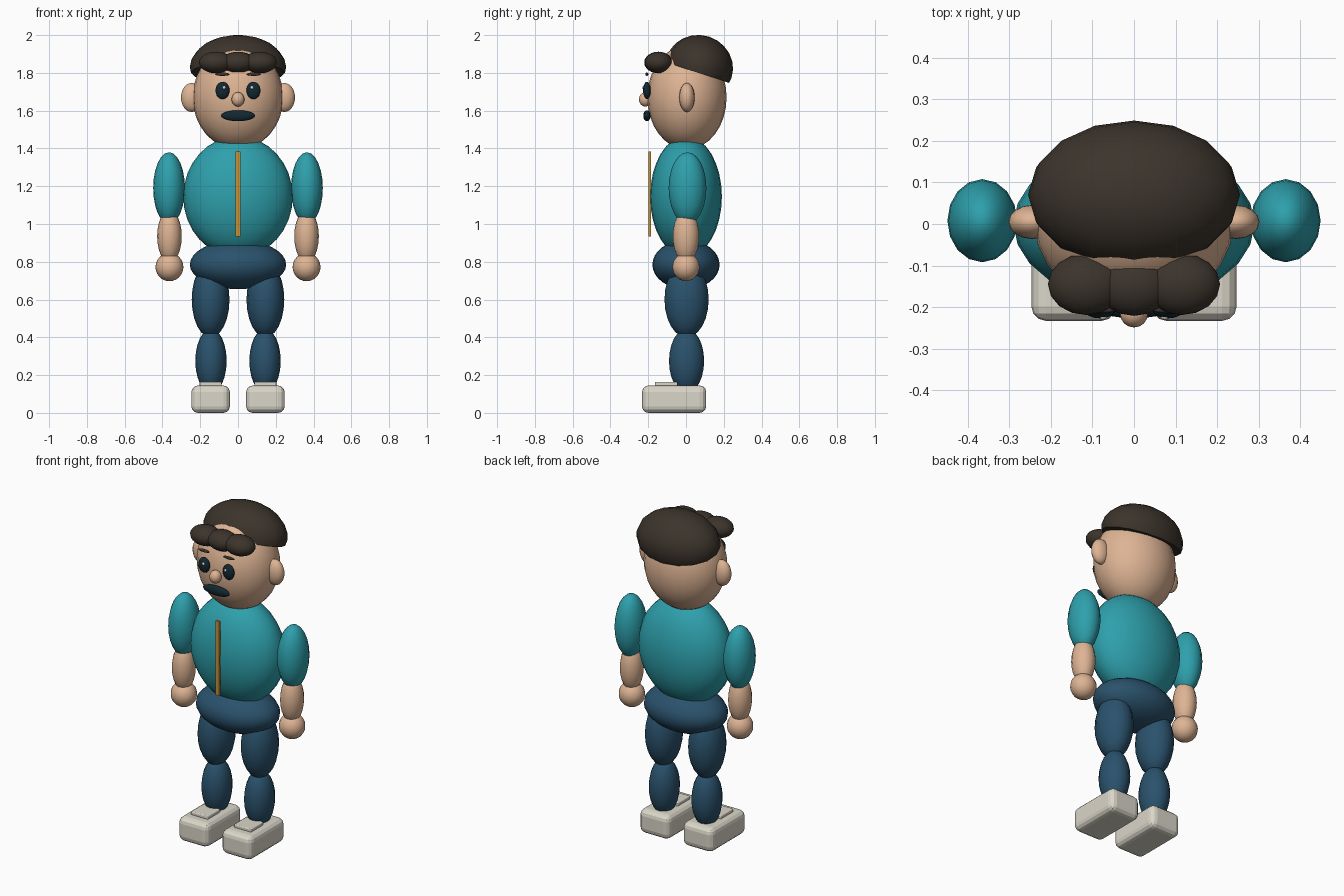
import bpy, bmesh, math
from mathutils import Matrix, Vector

if "Cube" in bpy.data.objects:
    bpy.data.objects.remove(bpy.data.objects["Cube"])


def material(name, rgb):
    m = bpy.data.materials.new(name)
    m.diffuse_color = (*rgb, 1)
    m.use_nodes = True
    m.node_tree.nodes["Principled BSDF"].inputs["Base Color"].default_value = m.diffuse_color
    return m


SKIN = material("skin", (.73, .456, .296))
TEAL = material("teal_shirt", (.027, .352, .413))
DENIM = material("blue_denim", (.023, .084, .15))
HAIR = material("dark_brown_hair", (.045, .034, .025))
SHOE = material("off_white", (.70, .67, .58))
GOLD = material("gold", (.578, .283, .038))
INK = material("dark_navy", (.006, .021, .032))


def finish(name, bm, mat, loc, smooth=True):
    for f in bm.faces:
        f.smooth = smooth
    mesh = bpy.data.meshes.new(name)
    bm.to_mesh(mesh)
    bm.free()
    mesh.materials.append(mat)
    ob = bpy.data.objects.new(name, mesh)
    ob.location = loc
    bpy.context.collection.objects.link(ob)
    return ob


def ball(name, loc, radii, mat, segs=16, rings=12):
    bm = bmesh.new()
    bmesh.ops.create_uvsphere(bm, u_segments=segs, v_segments=rings, radius=1)
    bmesh.ops.scale(bm, vec=Vector(radii), verts=bm.verts)
    return finish(name, bm, mat, loc)


def box(name, loc, size, mat, bevel=0):
    bm = bmesh.new()
    bmesh.ops.create_cube(bm, size=1)
    bmesh.ops.scale(bm, vec=Vector(size), verts=bm.verts)
    if bevel:
        bmesh.ops.bevel(bm, geom=bm.edges[:], offset=bevel, segments=3,
                        profile=.5, affect='EDGES')
    return finish(name, bm, mat, loc, False)


# Body core
ball("torso", (0, 0, 1.145), (.29, .19, .32), TEAL, 24, 16)
ball("hips", (0, 0, .785), (.255, .178, .13), DENIM, 24, 16)
ball("head", (0, .005, 1.67), (.24, .21, .275), SKIN, 24, 16)
box("zipper", (0, -.193, 1.16), (.024, .013, .45), GOLD)

# Hair dome: flat-bottomed ellipsoid tilted down at the back
bm = bmesh.new()
bmesh.ops.create_uvsphere(bm, u_segments=16, v_segments=12, radius=1)
bmesh.ops.scale(bm, vec=Vector((.255, .18, .17)), verts=bm.verts)
bmesh.ops.bisect_plane(bm, geom=bm.verts[:] + bm.edges[:] + bm.faces[:],
                       plane_co=(0, 0, -.03), plane_no=(0, 0, -1), clear_outer=True)
rim = [e for e in bm.edges if e.is_boundary]
bmesh.ops.holes_fill(bm, edges=rim, sides=0)
bmesh.ops.split_edges(bm, edges=rim)
bmesh.ops.rotate(bm, cent=(0, 0, 0), verts=bm.verts,
                 matrix=Matrix.Rotation(math.radians(-18), 3, 'X'))
bmesh.ops.recalc_face_normals(bm, faces=bm.faces)
finish("hair_dome", bm, HAIR, (0, .07, 1.83))

# Fringe lumps
for i in (-1, 0, 1):
    ball(f"fringe_{i + 2}", (i * .115, -.145 - .002 * (i == 0), 1.855),
         (.092, .074, .057), HAIR)

# Face centre
ball("nose", (0, -.215, 1.66), (.034, .034, .038), SKIN)
ball("mouth", (0, -.207, 1.573), (.09, .019, .029), INK)

# Mirrored parts
for side, s in (("left", -1), ("right", 1)):
    ball(f"eye_{side}", (s * .082, -.207, 1.707), (.037, .02, .046), INK)
    ball(f"eye_glint_{side}", (s * .074, -.225, 1.722), (.009, .006, .009), SHOE, 8, 6)
    ball(f"eyebrow_{side}", (s * .083, -.207, 1.793), (.038, .008, .009), HAIR)
    ball(f"ear_{side}", (s * .245, .005, 1.67), (.057, .041, .077), SKIN)
    # Arm
    ball(f"sleeve_{side}", (s * .365, .008, 1.19), (.084, .1, .19), TEAL)
    ball(f"forearm_{side}", (s * .363, 0, .935), (.065, .07, .14), SKIN)
    ball(f"hand_{side}", (s * .363, 0, .772), (.074, .072, .075), SKIN)
    # Leg
    ball(f"thigh_{side}", (s * .145, .003, .6), (.1, .117, .2), DENIM)
    ball(f"shin_{side}", (s * .143, .003, .275), (.083, .093, .17), DENIM)
    # Shoe
    box(f"shoe_{side}", (s * .145, -.063, .0725), (.204, .34, .145), SHOE, .035)
    box(f"shoe_tongue_{side}", (s * .145, -.105, .153), (.116, .12, .022), SHOE, .006)
